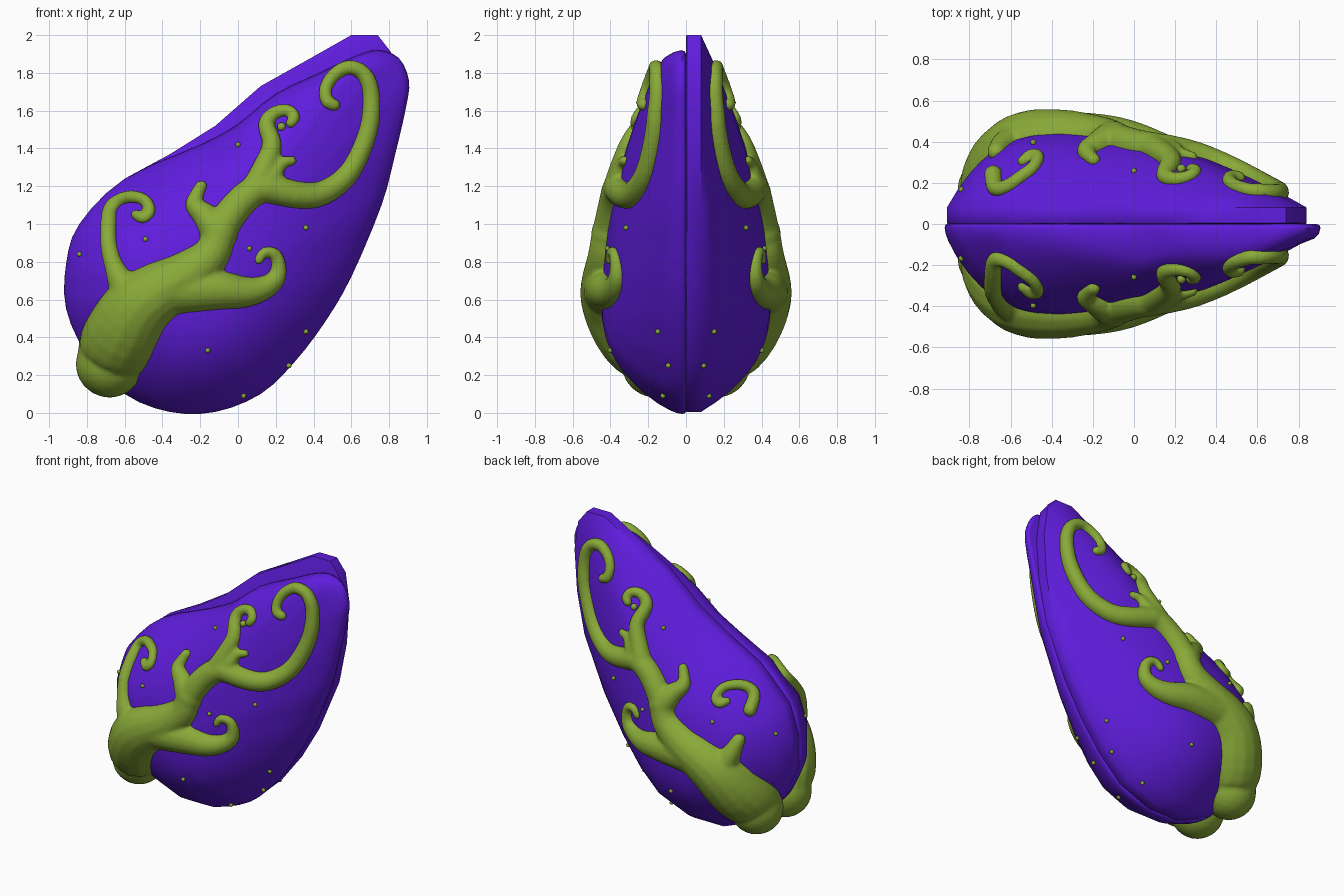
import bpy
import bmesh
import math
from mathutils import Vector

if "Cube" in bpy.data.objects:
    bpy.data.objects.remove(bpy.data.objects["Cube"], do_unlink=True)


def make_material(name, colour):
    material = bpy.data.materials.new(name)
    material.use_nodes = True
    material.diffuse_color = colour
    material.node_tree.nodes["Principled BSDF"].inputs["Base Color"].default_value = colour
    return material


purple = make_material("shell purple", (0.115, 0.012, 0.72, 1))
green = make_material("root green", (0.25, 0.4, 0.04, 1))

CENTRE = Vector((-0.25, 0.65))
TIP_DIRECTION = Vector((0.62, 0.78))
LIP_DIRECTION = Vector((-0.78, 0.62))
FULLNESS = 0.45
RIM = 0.08

# Shell outlines: a shared rounded base and a different upper lip for each half
base_edge = [(0.76, 1.1), (0.6, 0.72), (0.46, 0.48), (0.3, 0.27), (0.12, 0.1),
             (-0.12, 0.005), (-0.36, 0.005), (-0.6, 0.1), (-0.8, 0.31),
             (-0.91, 0.55), (-0.91, 0.79), (-0.84, 1), (-0.6, 1.24)]
front_lip = [(-0.2, 1.42), (0, 1.53), (0.2, 1.69), (0.45, 1.81), (0.62, 1.89),
             (0.74, 1.92), (0.85, 1.88), (0.905, 1.76), (0.89, 1.62), (0.83, 1.36)]
back_lip = [(-0.36, 1.37), (-0.12, 1.52), (0.12, 1.73), (0.37, 1.87),
            (0.6, 2), (0.74, 2), (0.81, 1.91), (0.84, 1.7), (0.82, 1.4)]


def spline(points, steps, closed=False):
    """Catmull-Rom samples through points of any dimension."""
    points = [Vector(p) for p in points]
    count = len(points)
    samples = []
    for i in range(count if closed else count - 1):
        if closed:
            a, b, c, d = (points[(i + k) % count] for k in (-1, 0, 1, 2))
        else:
            a, b, c, d = (points[min(max(i + k, 0), count - 1)] for k in (-1, 0, 1, 2))
        for step in range(steps):
            t = step / steps
            samples.append(b + (c - a) * (t / 2)
                           + (a * 2 - b * 5 + c * 4 - d) * (t * t / 2)
                           + (b * 3 - a - c * 3 + d) * (t ** 3 / 2))
    if not closed:
        samples.append(points[-1])
    return samples


front_outline = spline(base_edge + front_lip, 3, closed=True)
back_outline = [Vector(p) for p in base_edge + back_lip]


def dome(direction, s):
    """Shell depth at fraction s of the way from the centre to the rim."""
    heading = direction.normalized()
    lip = heading.dot(LIP_DIRECTION)
    power = 1.62 + 0.5 * (1 - heading.dot(TIP_DIRECTION)) + max(lip, -0.55 * lip)
    return RIM + (FULLNESS - RIM) * (1 - s ** power)


def surface_depth(x, z):
    """Shell depth under a point of the side elevation, equal for both halves."""
    ray = Vector((x, z)) - CENTRE
    if ray.length < 0.001:
        return FULLNESS
    for a, b in zip(back_outline, back_outline[1:] + back_outline[:1]):
        edge, start = b - a, a - CENTRE
        cross = ray.cross(edge)
        if abs(cross) < 1e-9:
            continue
        reach, along = start.cross(edge) / cross, start.cross(ray) / cross
        if reach > 0 and -0.001 <= along <= 1.001:
            return dome(ray, min(1 / reach, 1))
    return RIM


def finish(bm, name, material):
    bmesh.ops.recalc_face_normals(bm, faces=bm.faces)
    mesh = bpy.data.meshes.new(name)
    bm.to_mesh(mesh)
    bm.free()
    mesh.materials.append(material)
    obj = bpy.data.objects.new(name, mesh)
    bpy.context.collection.objects.link(obj)
    bpy.ops.object.select_all(action="DESELECT")
    obj.select_set(True)
    bpy.context.view_layer.objects.active = obj
    bpy.ops.object.shade_smooth_by_angle(angle=math.radians(50))
    return obj


def bridge(bm, first, second):
    count = len(first)
    for i in range(count):
        j = (i + 1) % count
        bm.faces.new((first[i], first[j], second[j], second[i]))


def build_shell(name, outline, side, rim_profile):
    """Rings (scale, share of full depth) from the inner wall round the rim and up."""
    bm = bmesh.new()
    rings = []
    for s, share in rim_profile + [(k / 12, 1) for k in range(11, 0, -1)]:
        ring = []
        for p in outline:
            spot = CENTRE + (p - CENTRE) * s
            y = surface_depth(spot.x, spot.y) * share
            ring.append(bm.verts.new((spot.x, side * y, spot.y)))
        rings.append(ring)
    for first, second in zip(rings, rings[1:]):
        bridge(bm, first, second)
    bm.faces.new(rings[0])
    crown = bm.verts.new((CENTRE.x, side * FULLNESS, CENTRE.y))
    for a, b in zip(rings[-1], rings[-1][1:] + rings[-1][:1]):
        bm.faces.new((a, b, crown))
    finish(bm, name, purple)


build_shell("front_shell", front_outline, -1,
            [(0.985, 0.01), (0.995, 0.06), (1, 0.25), (0.993, 0.6), (0.972, 0.9)])
build_shell("back_shell", back_outline, 1, [(0.995, 0.01), (1, 0.05), (1, 1)])

# Roots: trunk with explicit radii, tendrils as (start radius, end radius, path)
trunk = [(-0.68, 0.26, 0.18), (-0.63, 0.38, 0.205), (-0.53, 0.55, 0.19),
         (-0.42, 0.64, 0.165), (-0.28, 0.72, 0.137), (-0.14, 0.84, 0.1),
         (-0.09, 0.97, 0.09), (0, 1.1, 0.085), (0.1, 1.18, 0.08), (0.22, 1.19, 0.065)]
long_hook = (0.08, 0.034, [(0.15, 1.19), (0.35, 1.15), (0.48, 1.18), (0.6, 1.29),
                           (0.69, 1.5), (0.705, 1.68), (0.67, 1.79), (0.59, 1.83),
                           (0.51, 1.79), (0.465, 1.72), (0.47, 1.65), (0.51, 1.63)])
upper_hook = (0.075, 0.03, [(0.08, 1.17), (0.14, 1.3), (0.18, 1.42), (0.15, 1.53),
                            (0.2, 1.59), (0.27, 1.6), (0.3, 1.565), (0.28, 1.535)])
small_spur = (0.075, 0.028, [(0.12, 1.2), (0.19, 1.26), (0.23, 1.32), (0.285, 1.335)])
side_spur = (0.1, 0.034, [(-0.1, 0.95), (-0.17, 1.04), (-0.23, 1.1),
                          (-0.215, 1.16), (-0.195, 1.2)])
low_hook = (0.13, 0.027, [(-0.32, 0.65), (-0.1, 0.65), (0.03, 0.64), (0.13, 0.66),
                          (0.2, 0.71), (0.215, 0.78), (0.195, 0.84), (0.14, 0.85),
                          (0.11, 0.81)])
left_stem = (0.17, 0.045, [(-0.52, 0.58), (-0.62, 0.7), (-0.67, 0.82)])
left_curl = (0.046, 0.03, [(-0.685, 1), (-0.67, 1.09), (-0.59, 1.14), (-0.5, 1.13),
                           (-0.465, 1.07), (-0.5, 1.03), (-0.54, 1.05)])
stem_link = (0.05, 0.045, [(-0.665, 0.8), (-0.685, 0.9), (-0.685, 1.01)])


def with_radii(start, end, path):
    last = len(path) - 1
    return [(x, z, end + (start - end) * (1 - i / last) ** 2)
            for i, (x, z) in enumerate(path)]


def add_tube(bm, stations, side, sides=16):
    """Tapered round tube laid over the shell, with rounded ends."""
    points, radii = [], []
    for x, z, r in spline(stations, 4):
        depth = surface_depth(x, z) + 0.004 - 0.45 * max(0, r - 0.05)
        points.append(Vector((x, side * max(depth, r * 0.9), z)))
        radii.append(r)
    rings = []
    for i, (point, r) in enumerate(zip(points, radii)):
        tangent = (points[min(i + 1, len(points) - 1)] - points[max(i - 1, 0)]).normalized()
        across = tangent.cross(Vector((0, 1, 0))).normalized()
        up = across.cross(tangent)
        rings.append([bm.verts.new(point + (across * math.cos(a) + up * math.sin(a)) * r)
                      for a in (math.tau * k / sides for k in range(sides))])
    for first, second in zip(rings, rings[1:]):
        bridge(bm, first, second)
    bm.faces.new(rings[0])
    bm.faces.new(rings[-1])
    for end in (0, -1):
        ball = bmesh.ops.create_icosphere(bm, subdivisions=3, radius=radii[end])
        bmesh.ops.translate(bm, verts=ball["verts"], vec=points[end])


def build_roots(name, side, tendrils):
    bm = bmesh.new()
    add_tube(bm, trunk, side)
    for tendril in tendrils:
        add_tube(bm, with_radii(*tendril), side)
    roots = finish(bm, name, green)
    # Fuse the tubes into one organic body
    fuse = roots.modifiers.new("fuse", "REMESH")
    fuse.mode = "VOXEL"
    fuse.voxel_size = 0.012
    fuse.use_smooth_shade = True
    soften = roots.modifiers.new("soften", "SMOOTH")
    soften.factor = 0.5
    soften.iterations = 8


shared = [long_hook, upper_hook, small_spur, side_spur, low_hook, left_stem, left_curl]
build_roots("front_roots", -1, shared + [stem_link])
build_roots("back_roots", 1, shared)

# Small round buds scattered over both halves
buds = [(-0.84, 0.84), (-0.49, 0.92), (0, 1.42), (0.06, 0.87), (0.36, 0.98),
        (0.36, 0.43), (-0.16, 0.33), (0.27, 0.25), (0.03, 0.09), (0.23, 1.515)]
for name, side in (("front_buds", -1), ("back_buds", 1)):
    bm = bmesh.new()
    for x, z in buds:
        size = 0.023 if (x, z) == buds[-1] else 0.014
        ball = bmesh.ops.create_icosphere(bm, subdivisions=2, radius=size)
        y = side * (surface_depth(x, z) + 0.005)
        bmesh.ops.translate(bm, verts=ball["verts"], vec=(x, y, z))
    finish(bm, name, green)
